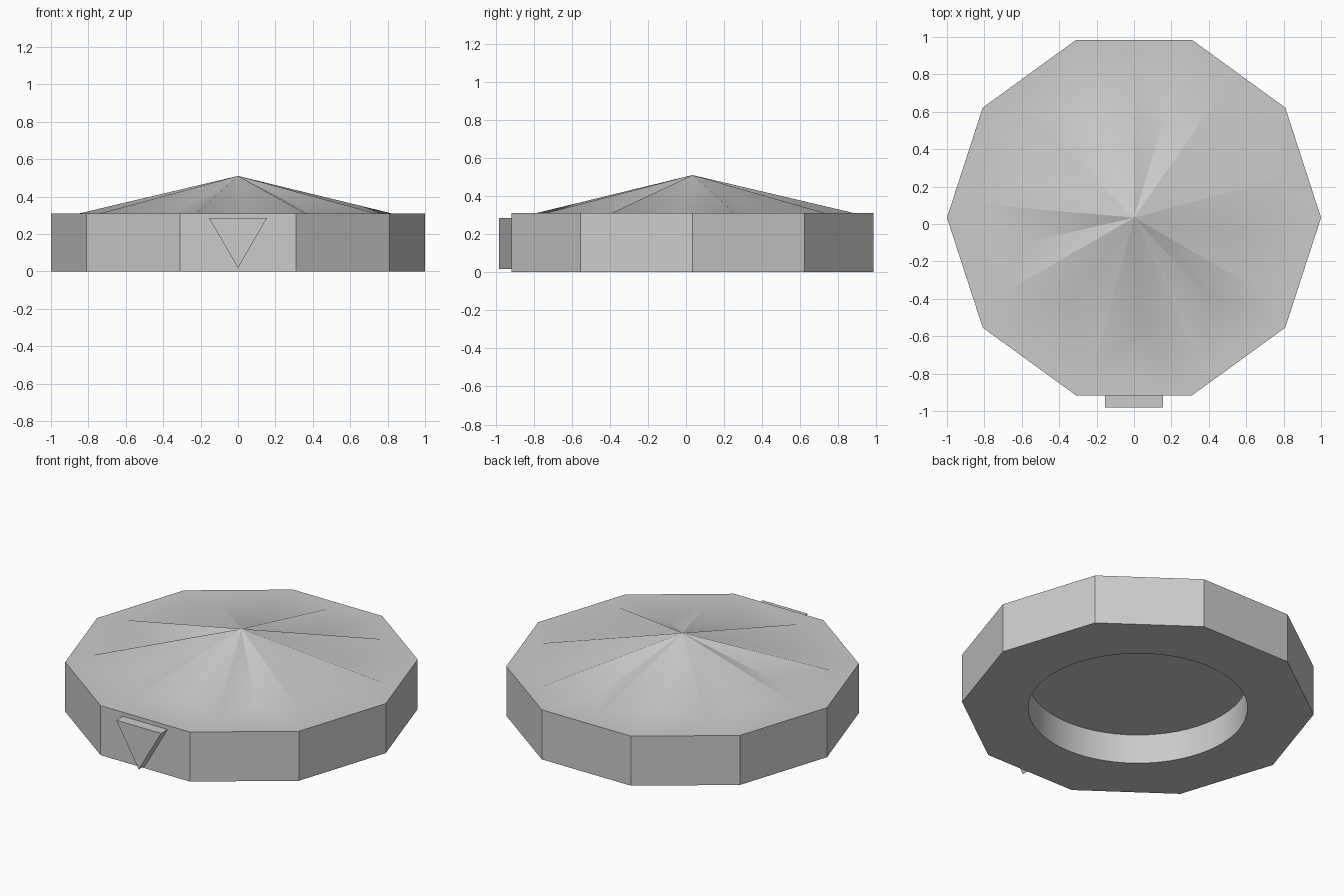
import bpy, bmesh
from math import cos, sin, radians, tau

cube = bpy.data.objects.get("Cube")
if cube:
    bpy.data.objects.remove(cube, do_unlink=True)

CENTRE_Y = 0.034
RIM_Z, APEX_Z = 0.31, 0.51

grey = bpy.data.materials.new("plain grey")
grey.use_nodes = True
grey.diffuse_color = (0.6, 0.6, 0.6, 1)
grey.node_tree.nodes["Principled BSDF"].inputs["Base Color"].default_value = (0.6, 0.6, 0.6, 1)


def finish(name, bm, angle=None):
    """Turn a bmesh into a named grey object."""
    bmesh.ops.recalc_face_normals(bm, faces=bm.faces)
    mesh = bpy.data.meshes.new(name)
    bm.to_mesh(mesh)
    bm.free()
    mesh.materials.append(grey)
    obj = bpy.data.objects.new(name, mesh)
    bpy.context.collection.objects.link(obj)
    if angle:
        bpy.ops.object.select_all(action='DESELECT')
        obj.select_set(True)
        bpy.context.view_layer.objects.active = obj
        bpy.ops.object.shade_smooth_by_angle(angle=radians(angle))
    return obj


def polar(bm, r, deg, z):
    a = radians(deg)
    return bm.verts.new((r * cos(a), CENTRE_Y + r * sin(a), z))


def ring(bm, r, n, z):
    return [polar(bm, r, 360 * i / n, z) for i in range(n)]


def loop_edges(bm, loop):
    return [bm.edges.get(p) or bm.edges.new(p) for p in zip(loop, loop[1:] + loop[:1])]


def bridge(bm, lower, upper):
    for a, b, c, d in zip(lower, lower[1:] + lower[:1], upper[1:] + upper[:1], upper):
        bm.faces.new((a, b, c, d))


def fill_between(bm, outer, inner):
    edges = loop_edges(bm, outer) + loop_edges(bm, inner)
    bmesh.ops.triangle_fill(bm, use_beauty=True, edges=edges)


# Ten-sided body with a round recess underneath
bm = bmesh.new()
base = ring(bm, 1, 10, 0)
rim = ring(bm, 1, 10, RIM_Z)
bridge(bm, base, rim)
mouth = ring(bm, 0.622, 64, 0)
ceiling = ring(bm, 0.622, 64, 0.184)
bridge(bm, mouth, ceiling)
bm.faces.new(ceiling)
fill_between(bm, base, mouth)

# Nine-pointed star rising to the apex: three repeats of three ridges
star = []
for turn in (0, 120, 240):
    for tip, valley in ((15, 35), (55, 73), (90, 112.5)):
        star.append(polar(bm, 0.85, turn + tip, RIM_Z))
        star.append(polar(bm, 0.57, turn + valley, RIM_Z))
apex = bm.verts.new((0, CENTRE_Y, APEX_Z))
for a, b in zip(star, star[1:] + star[:1]):
    bm.faces.new((a, b, apex))
fill_between(bm, rim, star)
finish("star_topped_body", bm, 30)

# Triangular pointer on the front side
bm = bmesh.new()
outline = ((-0.155, 0.285), (0.155, 0.285), (0, 0.018))
front = [bm.verts.new((x, -0.982, z)) for x, z in outline]
back = [bm.verts.new((x, -0.915, z)) for x, z in outline]
bridge(bm, front, back)
bm.faces.new(front)
bm.faces.new(back)
finish("front_pointer", bm)
